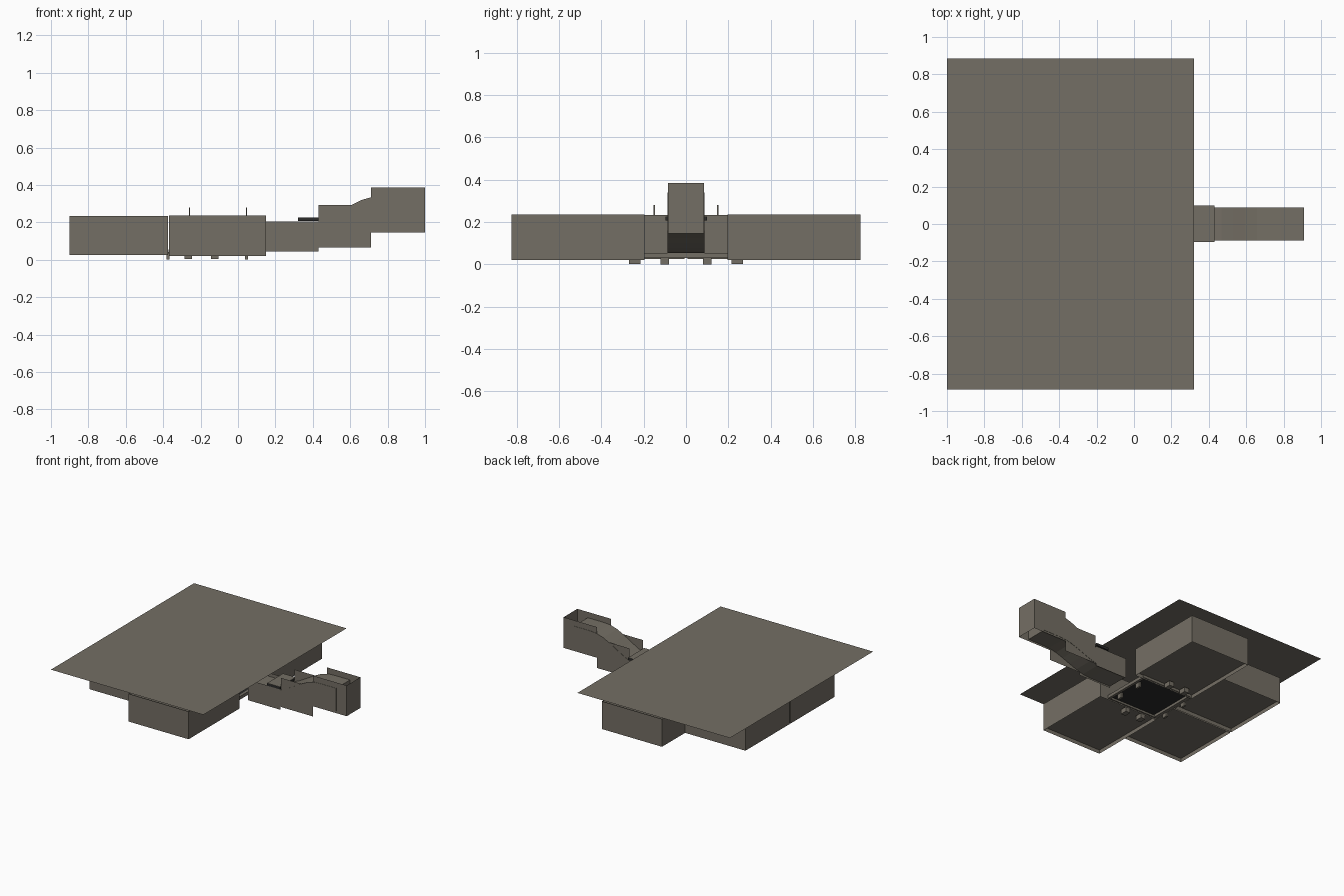
import bpy, bmesh, math
from mathutils import Vector

if "Cube" in bpy.data.objects:
    bpy.data.objects.remove(bpy.data.objects["Cube"])


def mat(name, col):
    m = bpy.data.materials.new(name)
    m.diffuse_color = (*col, 1)
    m.use_nodes = True
    m.node_tree.nodes["Principled BSDF"].inputs["Base Color"].default_value = m.diffuse_color
    return m


STONE = mat("warm grey", (0.175, 0.158, 0.128))
DARK = mat("dark charcoal", (0.024, 0.024, 0.023))


def make(name, polys, m=STONE):
    """Build one object from a few polygons, each a list of points."""
    bm = bmesh.new()
    for p in polys:
        bm.faces.new([bm.verts.new(v) for v in p])
    bmesh.ops.remove_doubles(bm, verts=bm.verts, dist=1e-5)
    me = bpy.data.meshes.new(name)
    bm.to_mesh(me)
    bm.free()
    me.materials.append(m)
    ob = bpy.data.objects.new(name, me)
    bpy.context.collection.objects.link(ob)
    return ob


def flat(x0, x1, y0, y1, z, up=True):
    q = [(x0, y0, z), (x1, y0, z), (x1, y1, z), (x0, y1, z)]
    return q if up else q[::-1]


def walls(x0, x1, y0, y1, z0, z1):
    c = [(x0, y0), (x1, y0), (x1, y1), (x0, y1)]
    return [[(*c[i], z0), (*c[(i + 1) % 4], z0), (*c[(i + 1) % 4], z1), (*c[i], z1)]
            for i in range(4)]


def box(name, x0, x1, y0, y1, z0, z1, m=STONE):
    return make(name, walls(x0, x1, y0, y1, z0, z1)
                + [flat(x0, x1, y0, y1, z1), flat(x0, x1, y0, y1, z0, False)], m)


def tray(name, x0, x1, y0, y1, z0, z1):
    """Box whose walls pass a little beyond the recessed floor and lid."""
    make(name, walls(x0, x1, y0, y1, z0, z1)
         + [flat(x0, x1, y0, y1, z1 - 0.008), flat(x0, x1, y0, y1, z0 + 0.03, False)])


# Large thin canopy sheet
make("canopy", [flat(-1.0, 0.32, -0.885, 0.885, 0.28)])

# Four boxes: two at the sides, two at the rear
for s, side in ((-1, "front"), (1, "back")):
    ys = sorted((s * 0.195, s * 0.825))
    tray(side + "_side_box", -0.37, 0.15, *ys, 0.02, 0.237)
    ys = sorted((s * 0.006, s * 0.55))
    tray(side + "_rear_box", -0.90, -0.375, *ys, 0.026, 0.233)

# Dark central floor with a frame around it
box("central_floor", -0.34, 0.06, -0.19, 0.19, 0.045, 0.055, DARK)
for s in (-1, 1):
    ys = sorted((s * 0.185, s * 0.20))
    box("floor_side_rail", -0.36, 0.08, *ys, 0.03, 0.055)
box("floor_rear_rail", -0.372, -0.345, -0.19, 0.19, 0.03, 0.055)
box("floor_front_rail", 0.06, 0.08, -0.19, 0.19, 0.03, 0.055)

# Small feet and the pins that hold the canopy
for s in (-1, 1):
    for x in (-0.265, -0.125):
        box("side_foot", x - 0.02, x + 0.02, *sorted((s * 0.215, s * 0.27)), 0.003, 0.04)
    for x in (-0.375, 0.045):
        box("end_foot", x - 0.008, x + 0.008, s * 0.1 - 0.02, s * 0.1 + 0.02, 0.0, 0.04)
    for x in (-0.26, 0.045):
        box("canopy_pin", x - 0.003, x + 0.003, s * 0.15 - 0.003, s * 0.15 + 0.003, 0.23, 0.28)

# Stepped side plates of the chute
for x0, x1, z0, z1, w in ((0.15, 0.43, 0.045, 0.205, 0.09),
                          (0.43, 0.71, 0.065, 0.293, 0.085),
                          (0.71, 1.00, 0.145, 0.385, 0.085)):
    w4 = walls(x0, x1, -w, w, z0, z1)
    make("chute_side_plates", [w4[0], w4[2]])

# End plate
make("chute_end_plate", [walls(0.71, 1.0, -0.085, 0.085, 0.145, 0.385)[1]])

# Curved chute body: an S-shaped profile between the plates
N = 12
def curve(t, z0, z1):
    k = min(max((t - 0.25) / 0.55, 0), 1)
    return z0 + (z1 - z0) * (0.5 - 0.5 * math.cos(math.pi * k))
xs = [0.15 + 0.76 * i / N for i in range(N + 1)]
top = [(x, curve(i / N, 0.18, 0.34)) for i, x in enumerate(xs)]
low = [(x, curve(i / N, 0.055, 0.16)) for i, x in enumerate(xs)]
H = 0.087
polys = []
for i in range(N):
    (a, ta), (b, tb) = top[i], top[i + 1]
    la, lb = low[i][1], low[i + 1][1]
    polys += [[(a, -H, ta), (b, -H, tb), (b, H, tb), (a, H, ta)],
              [(a, H, la), (b, H, lb), (b, -H, lb), (a, -H, la)],
              [(a, -H, la), (b, -H, lb), (b, -H, tb), (a, -H, ta)],
              [(a, H, ta), (b, H, tb), (b, H, lb), (a, H, la)]]
for i, d in ((0, 1), (N, -1)):
    x = xs[i]
    polys.append([(x, -H * d, top[i][1]), (x, H * d, top[i][1]),
                  (x, H * d, low[i][1]), (x, -H * d, low[i][1])])
make("chute_body", polys)

# Dark cross bar over the chute
box("chute_cross_bar", 0.32, 0.43, -0.097, 0.1, 0.207, 0.225, DARK)
box("chute_cross_bar_cover", 0.32, 0.43, -0.097, 0.1, 0.225, 0.227)
